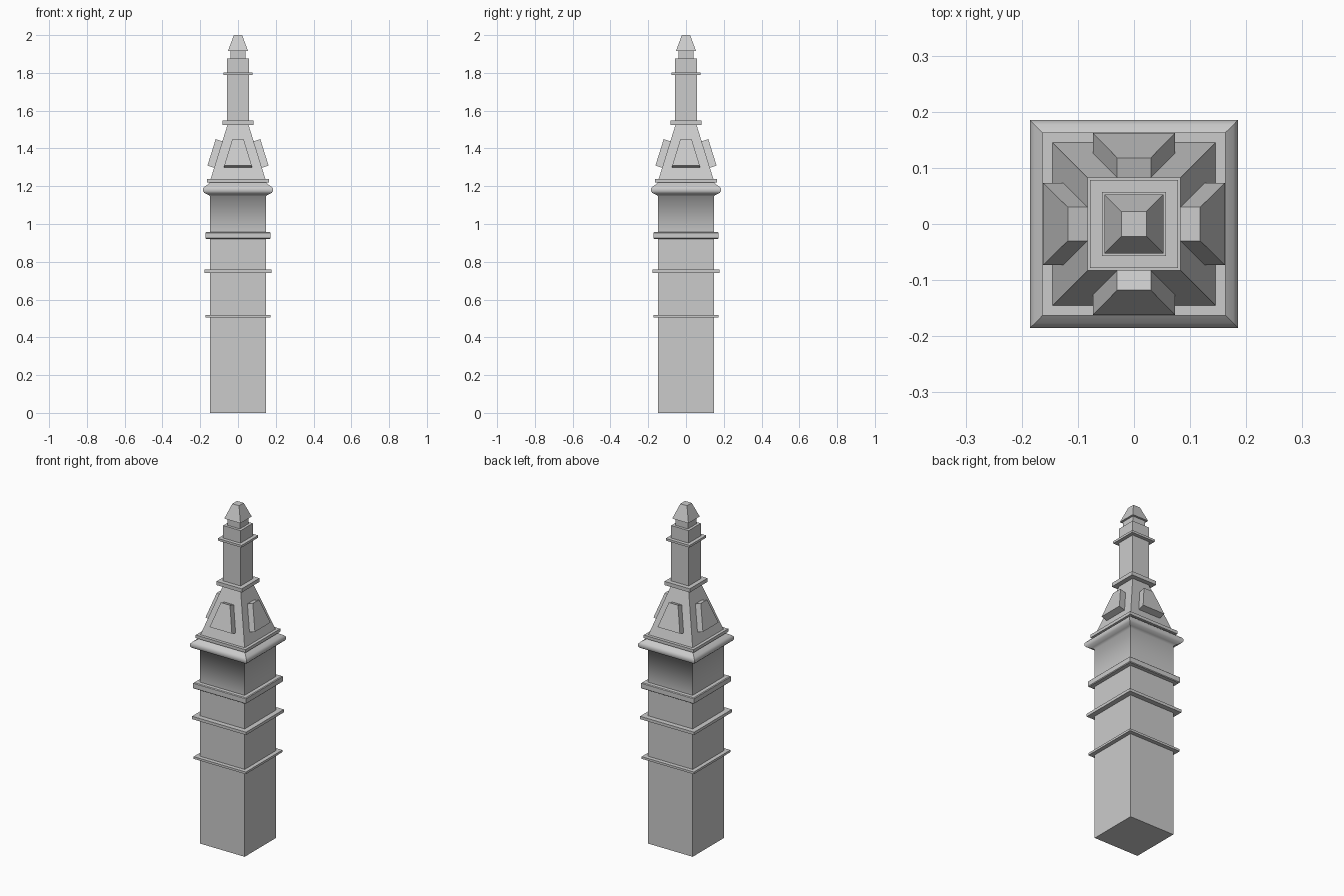
import bpy, bmesh
from math import pi
from mathutils import Matrix, Vector

if "Cube" in bpy.data.objects:
    bpy.data.objects.remove(bpy.data.objects["Cube"])


def finish(name, bm):
    bmesh.ops.recalc_face_normals(bm, faces=bm.faces)
    mesh = bpy.data.meshes.new(name)
    bm.to_mesh(mesh)
    bm.free()
    obj = bpy.data.objects.new(name, mesh)
    bpy.context.collection.objects.link(obj)
    return obj


def square_loft(name, profile, smooth=False):
    """Stack square rings given as (half width, height) and cap both ends."""
    bm = bmesh.new()
    rings = [[bm.verts.new((sx * h, sy * h, z))
              for sx, sy in ((-1, -1), (1, -1), (1, 1), (-1, 1))]
             for h, z in profile]
    for a, b in zip(rings, rings[1:]):
        for i in range(4):
            j = (i + 1) % 4
            bm.faces.new((a[i], a[j], b[j], b[i])).smooth = smooth
            bm.edges.get((a[i], b[i])).smooth = False   # crisp corners
    for ring in (rings[0], rings[-1]):
        for e in bm.faces.new(ring).edges:
            e.smooth = False
    return finish(name, bm)


def block(name, half, z0, z1):
    return square_loft(name, [(half, z0), (half, z1)])


# Main shaft flaring into the rounded cornice
square_loft("shaft_and_cornice", [
    (0.147, 0), (0.147, 0.94), (0.147, 1.148), (0.160, 1.155), (0.178, 1.164),
    (0.185, 1.173), (0.185, 1.188), (0.177, 1.198), (0.160, 1.209),
    (0.148, 1.222)], smooth=True)

# Bands around the shaft
block("lower_band", 0.171, 0.505, 0.518)
block("middle_band", 0.177, 0.741, 0.758)
square_loft("upper_band", [(0.169, 0.921), (0.173, 0.925),
                           (0.173, 0.953), (0.169, 0.957)])

# Sloped roof on its plate
block("roof_plate", 0.163, 1.220, 1.238)
square_loft("roof", [(0.145, 1.238), (0.055, 1.527)])

# Raised trapezoid panel on each roof slope
normal = Vector((0, -0.954, 0.30))
outer = [Vector(p) for p in ((-0.073, -0.162, 1.309), (0.073, -0.162, 1.309),
                             (0.030, -0.118, 1.449), (-0.030, -0.118, 1.449))]
for i, side in enumerate(("front", "right", "back", "left")):
    bm = bmesh.new()
    front = [bm.verts.new(p) for p in outer]
    back = [bm.verts.new(p - normal * 0.046) for p in outer]
    bm.faces.new(front)
    bm.faces.new(back[::-1])
    for k in range(4):
        n = (k + 1) % 4
        bm.faces.new((front[k], back[k], back[n], front[n]))
    bm.transform(Matrix.Rotation(i * pi / 2, 4, 'Z'))
    finish(side + "_roof_panel", bm)

# Slim turret with collar, ring, neck and pointed cap
block("turret_collar", 0.083, 1.525, 1.547)
block("turret", 0.057, 1.547, 1.875)
block("turret_ring", 0.078, 1.788, 1.801)
block("neck", 0.041, 1.875, 1.916)
square_loft("cap", [(0.053, 1.916), (0.022, 2.0)])
